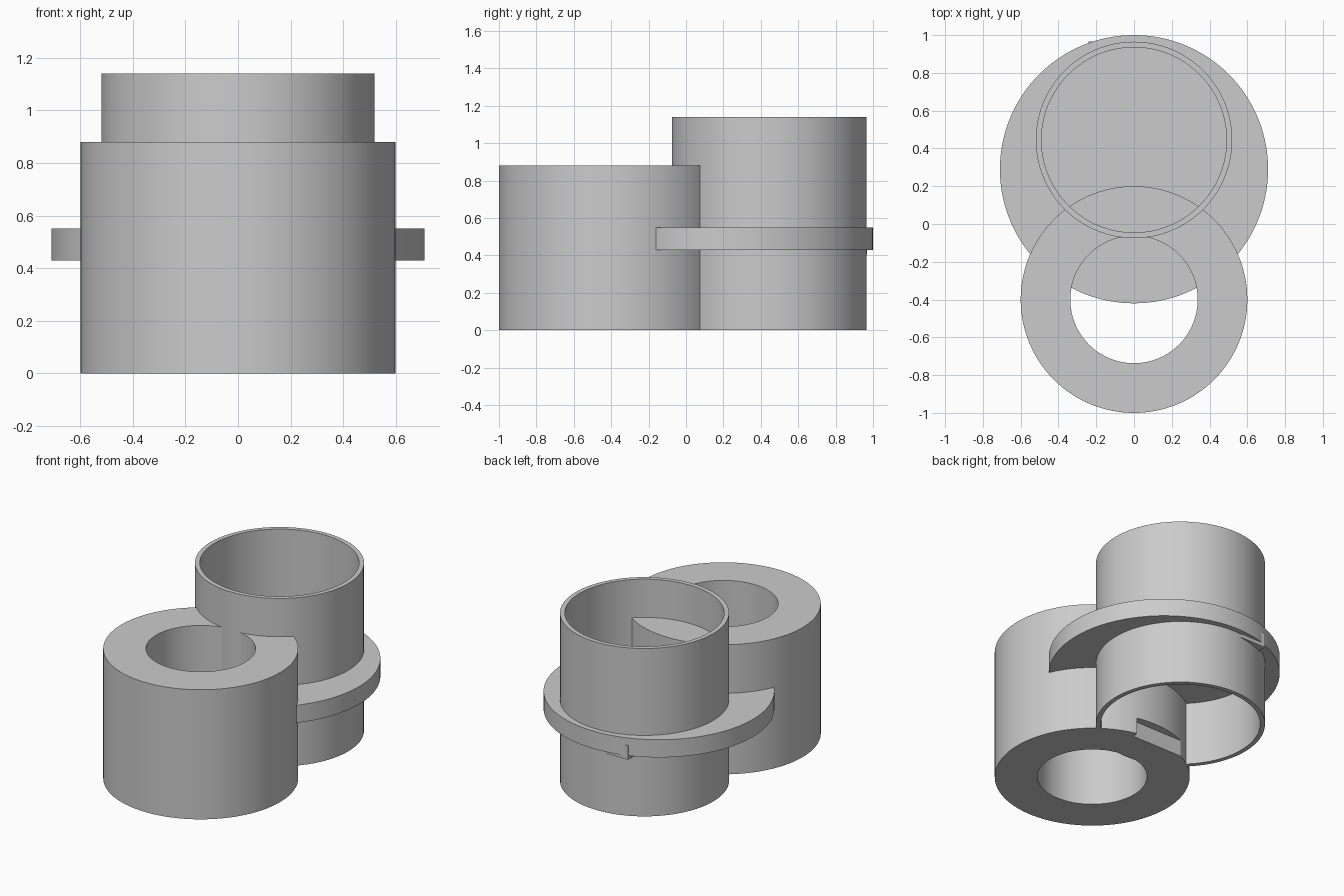
import bpy, bmesh
from math import cos, sin, tau

if "Cube" in bpy.data.objects:
    bpy.data.objects.remove(bpy.data.objects["Cube"])

SEGMENTS = 128


def make_object(name, bm):
    bmesh.ops.recalc_face_normals(bm, faces=bm.faces)
    mesh = bpy.data.meshes.new(name)
    bm.to_mesh(mesh)
    bm.free()
    obj = bpy.data.objects.new(name, mesh)
    bpy.context.collection.objects.link(obj)
    return obj


def ring(name, y, profile):
    """Sweep a closed (radius, z) profile around a vertical axis at (0, y)."""
    bm = bmesh.new()
    loops = []
    for i in range(SEGMENTS):
        a = tau * i / SEGMENTS
        loops.append([bm.verts.new((r * cos(a), y + r * sin(a), z)) for r, z in profile])
    n = len(profile)
    for i in range(SEGMENTS):
        p, q = loops[i], loops[(i + 1) % SEGMENTS]
        for j in range(n):
            k = (j + 1) % n
            bm.faces.new((p[j], q[j], q[k], p[k]))
    return make_object(name, bm)


def tube(name, y, outer, inner, height):
    return ring(name, y, [(outer, 0), (outer, height), (inner, height), (inner, 0)])


def box(name, low, high):
    bm = bmesh.new()
    bmesh.ops.create_cube(bm, size=1)
    for v in bm.verts:
        v.co = [lo + (c + 0.5) * (hi - lo) for c, lo, hi in zip(v.co, low, high)]
    return make_object(name, bm)


def disc(name, y, radius, z0, z1):
    bm = bmesh.new()
    bmesh.ops.create_cone(bm, cap_ends=True, segments=SEGMENTS,
                          radius1=radius, radius2=radius, depth=z1 - z0)
    bmesh.ops.translate(bm, verts=bm.verts, vec=(0, y, (z0 + z1) / 2))
    return make_object(name, bm)


# Thick-walled front sleeve
sleeve = tube("thick_sleeve", -0.40, 0.60, 0.337, 0.88)

# Thin-walled rear cup and the disc that closes it halfway
cup = tube("thin_tube", 0.445, 0.52, 0.49, 1.14)
flange = disc("flange_disc", 0.29, 0.71, 0.43, 0.55)

# Small tab below the flange at the back
box("rear_tab", (-0.24, 0.90, 0.405), (-0.05, 0.967, 0.50))

# Shallow notch at the foot of the sleeve, inside the thin tube
cutter = box("notch_cutter", (-0.25, 0.145, -0.10), (0.13, 0.30, 0.11))
cutter.hide_render = True
cutter.hide_set(True)
cut = sleeve.modifiers.new("notch", "BOOLEAN")
cut.operation = "DIFFERENCE"
cut.solver = "EXACT"
cut.object = cutter

# Smooth round walls with crisp rims
bpy.ops.object.select_all(action="DESELECT")
for obj in (sleeve, cup, flange):
    obj.select_set(True)
bpy.context.view_layer.objects.active = sleeve
bpy.ops.object.shade_smooth_by_angle()
